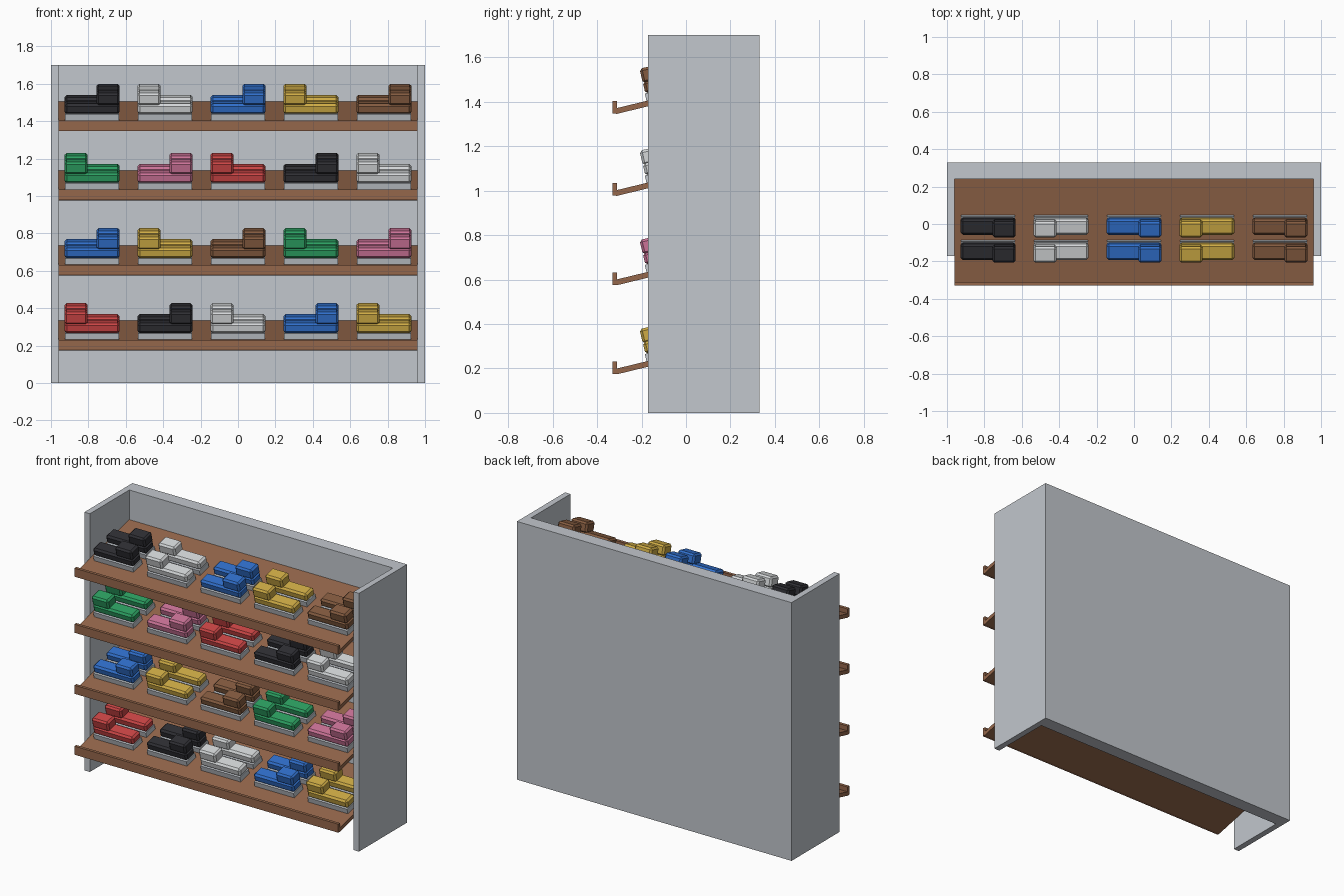
import bpy, bmesh, math
from mathutils import Matrix, Vector

cube = bpy.data.objects.get("Cube")
if cube:
    bpy.data.objects.remove(cube, do_unlink=True)


def material(name, rgb):
    m = bpy.data.materials.new(name)
    m.use_nodes = True
    m.diffuse_color = (*rgb, 1)
    m.node_tree.nodes["Principled BSDF"].inputs["Base Color"].default_value = (*rgb, 1)
    return m


grey = material("light grey", (0.54, 0.57, 0.61))
wood = material("wood", (0.30, 0.135, 0.07))
shoe_colours = [
    material("red", (0.60, 0.06, 0.06)),
    material("black", (0.028, 0.028, 0.034)),
    material("white", (0.66, 0.68, 0.69)),
    material("blue", (0.03, 0.16, 0.60)),
    material("yellow", (0.62, 0.41, 0.06)),
    material("brown", (0.23, 0.105, 0.05)),
    material("green", (0.025, 0.35, 0.12)),
    material("pink", (0.60, 0.17, 0.31)),
]


def add_object(name, bm, mat, matrix=Matrix()):
    bmesh.ops.recalc_face_normals(bm, faces=bm.faces)
    mesh = bpy.data.meshes.new(name)
    bm.to_mesh(mesh)
    bm.free()
    mesh.materials.append(mat)
    ob = bpy.data.objects.new(name, mesh)
    ob.matrix_world = matrix
    bpy.context.scene.collection.objects.link(ob)
    return ob


def box(name, lo, hi, mat, matrix=Matrix(), bevel=0):
    lo, hi = Vector(lo), Vector(hi)
    bm = bmesh.new()
    bmesh.ops.create_cube(bm, size=1)
    bmesh.ops.scale(bm, vec=hi - lo, verts=bm.verts)
    bmesh.ops.translate(bm, vec=(lo + hi) / 2, verts=bm.verts)
    if bevel:
        bmesh.ops.bevel(bm, geom=bm.edges[:], offset=bevel, segments=1, affect='EDGES')
    return add_object(name, bm, mat, matrix)


# Case: thick back and two side panels
SIDE = 0.96
BACK = 0.24
box("back_panel", (-SIDE, BACK, 0), (SIDE, 0.33, 1.7), grey)
box("left_panel", (SIDE, -0.17, 0), (1, 0.33, 1.7), grey)
box("right_panel", (-1, -0.17, 0), (-SIDE, 0.33, 1.7), grey)

# Sloping shelf with an upright lip, as a side profile relative to its rear top edge
SLOPE = 0.242


def surface(y):
    return (y - BACK) * SLOPE


def shelf(name, z):
    t = 0.026
    profile = [(-0.33, surface(-0.33) - 0.02), (-0.33, -0.102), (-0.31, -0.102),
               (-0.31, surface(-0.31)), (BACK, 0), (BACK, -t), (-0.31, surface(-0.31) - t)]
    bm = bmesh.new()
    face = bm.faces.new([bm.verts.new((-SIDE, y, z + h)) for y, h in profile])
    ext = bmesh.ops.extrude_face_region(bm, geom=[face])
    verts = [v for v in ext["geom"] if isinstance(v, bmesh.types.BMVert)]
    bmesh.ops.translate(bm, vec=(2 * SIDE, 0, 0), verts=verts)
    add_object(name, bm, wood)


# Shoe: sole, chamfered body and an ankle block at one end
def shoe(name, x, y, z, side, mat):
    place = Matrix.Translation((x, y, z)) @ Matrix.Rotation(math.atan(SLOPE), 4, 'X')
    half = 0.147
    box(name + "_sole", (-half + 0.003, -0.047, 0), (half - 0.003, 0.047, 0.034), grey, place)
    box(name + "_body", (-half, -0.044, 0.032), (half, 0.044, 0.088), mat, place, 0.012)
    a, b = sorted((side * half, side * (half - 0.123)))
    box(name + "_ankle", (a, -0.044, 0.08), (b, 0.044, 0.148), mat, place, 0.011)


# Four shelves, five pairs of shoes on each
for row, z in enumerate((0.333, 0.734, 1.136, 1.505)):
    shelf(f"shelf_{row + 1}", z)
    for col in range(5):
        colour = shoe_colours[(col + 3 * row) % len(shoe_colours)]
        side = 1 if (col + row) % 2 else -1
        for label, y in (("front", -0.132), ("rear", 0.003)):
            shoe(f"shoe_{row + 1}_{col + 1}_{label}", (col - 2) * 0.39, y,
                 z + surface(y), side, colour)
